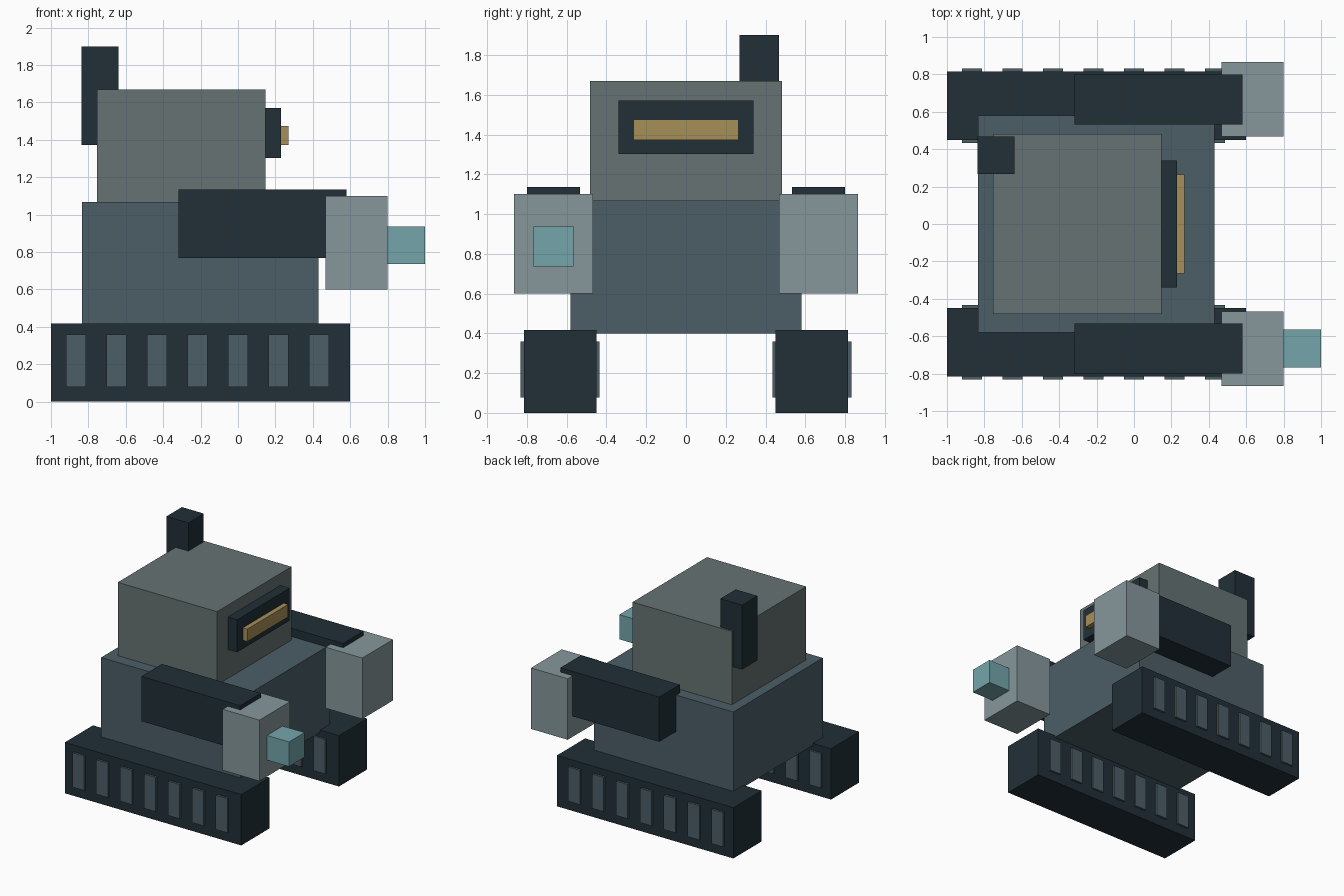
import bpy

if "Cube" in bpy.data.objects:
    bpy.data.objects.remove(bpy.data.objects["Cube"])


def material(name, rgb):
    # sRGB picture colour -> linear diffuse colour
    m = bpy.data.materials.new(name)
    m.diffuse_color = [(c / 255) ** 2.2 for c in rgb] + [1]
    m.use_nodes = True
    m.node_tree.nodes["Principled BSDF"].inputs["Base Color"].default_value = m.diffuse_color
    return m


STEEL = material("steel_blue", (77, 95, 103))
DARK = material("dark_metal", (38, 51, 58))
GREY = material("warm_grey", (102, 114, 114))
LIGHT = material("light_metal", (133, 150, 154))
GOLD = material("gold", (165, 142, 88))
TEAL = material("teal", (116, 164, 170))


def box(name, x, y, z, mat):
    """Box spanning the (min, max) pairs x, y and z."""
    bpy.ops.mesh.primitive_cube_add(size=1)
    ob = bpy.context.object
    ob.name = name
    ob.location = [sum(p) / 2 for p in (x, y, z)]
    ob.scale = [p[1] - p[0] for p in (x, y, z)]
    bpy.ops.object.transform_apply(location=True, rotation=False, scale=True)
    ob.data.materials.append(mat)
    return ob


# Hull and cabin
box("body", (-0.835, 0.43), (-0.58, 0.58), (0.40, 1.067), STEEL)
box("head", (-0.753, 0.147), (-0.482, 0.482), (1.06, 1.668), GREY)

# Visor with glowing slit
box("visor", (0.13, 0.23), (-0.34, 0.34), (1.303, 1.57), DARK)
box("visor_slit", (0.20, 0.27), (-0.265, 0.265), (1.373, 1.475), GOLD)

# Exhaust at the rear corner
box("exhaust_stack", (-0.836, -0.638), (0.268, 0.467), (1.372, 1.90), DARK)


def side_box(name, side, x, y, z, mat):
    """Box given for the +y side, mirrored when side is -1."""
    return box(name, x, sorted((side * y[0], side * y[1])), z, mat)


for side, label in ((-1, "right"), (1, "left")):
    # Track with tread plates showing on both faces
    side_box(f"{label}_track", side, (-1.0, 0.6), (0.45, 0.815), (0, 0.417), DARK)
    for i in range(7):
        x = -0.867 + i * 0.2167
        side_box(f"{label}_tread_{i + 1}", side, (x - 0.053, x + 0.053),
                 (0.434, 0.832), (0.078, 0.36), STEEL)
    # Arm and fist
    side_box(f"{label}_arm", side, (-0.317, 0.58), (0.533, 0.80), (0.768, 1.135), DARK)
    side_box(f"{label}_fist", side, (0.467, 0.80), (0.467, 0.865), (0.60, 1.10), LIGHT)

# Tool tip on the right fist only
box("tool_tip", (0.78, 1.0), (-0.767, -0.565), (0.735, 0.937), TEAL)
